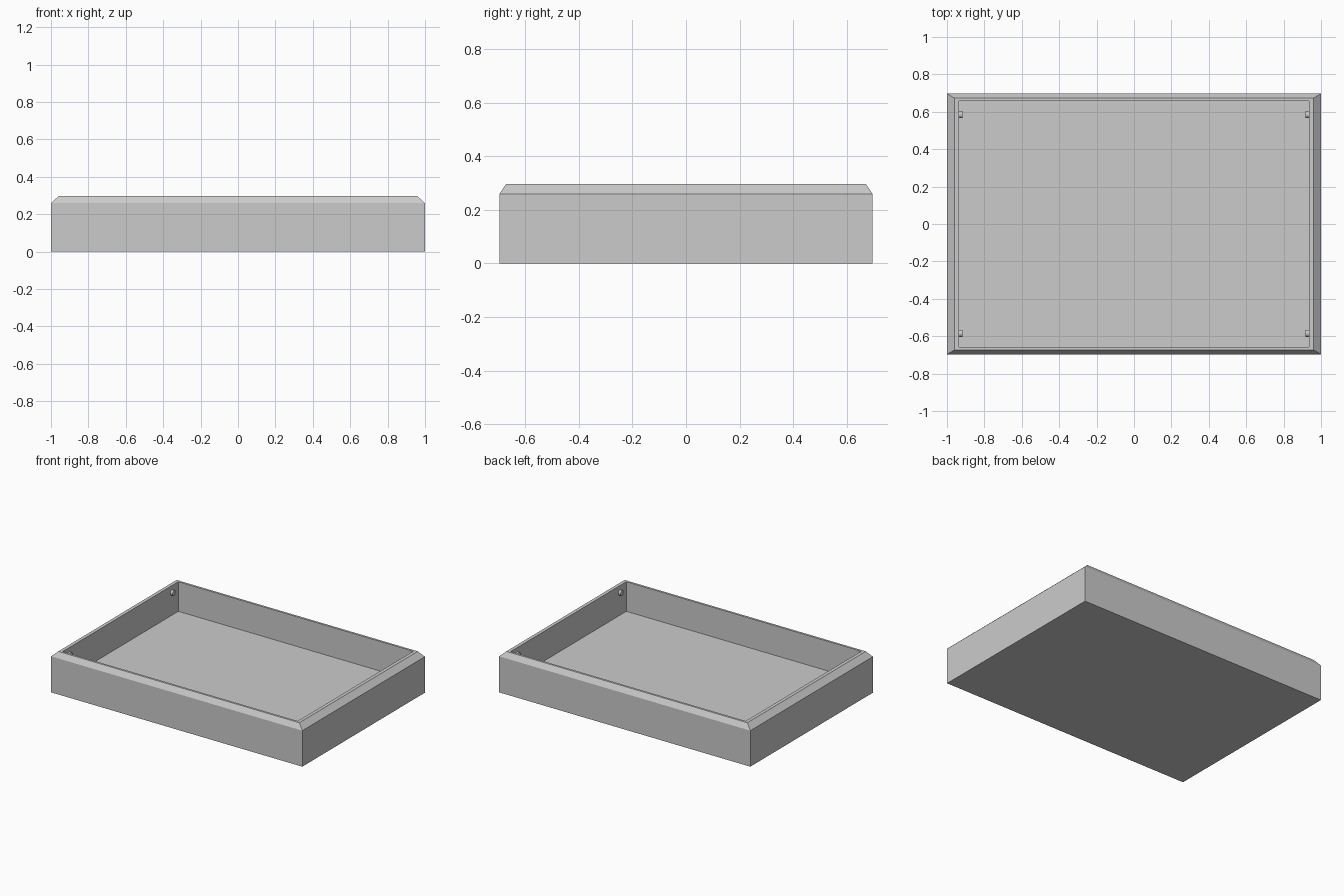
import bpy, bmesh
from math import pi

if "Cube" in bpy.data.objects:
    bpy.data.objects.remove(bpy.data.objects["Cube"])

# Tray: rectangular loops (half x, half y, z) from the inner floor, over the rim, to the base
LOOPS = [(0.935, 0.657, 0.083), (0.935, 0.657, 0.296), (0.96, 0.673, 0.296),
         (1.0, 0.697, 0.259), (1.0, 0.697, 0.0)]

bm = bmesh.new()
rings = [[bm.verts.new((sx * x, sy * y, z))
          for sx, sy in ((-1, -1), (1, -1), (1, 1), (-1, 1))] for x, y, z in LOOPS]
for a, b in zip(rings, rings[1:]):
    for i in range(4):
        j = (i + 1) % 4
        bm.faces.new((a[i], a[j], b[j], b[i]))
bm.faces.new(rings[0])    # inner floor
bm.faces.new(rings[-1])   # underside
bmesh.ops.recalc_face_normals(bm, faces=bm.faces)
mesh = bpy.data.meshes.new("tray")
bm.to_mesh(mesh)
bm.free()
bpy.context.collection.objects.link(bpy.data.objects.new("tray", mesh))


# Small support pegs on the inner side walls near each corner
def peg(sx, sy):
    bpy.ops.mesh.primitive_cylinder_add(vertices=16, radius=0.019, depth=0.021,
                                        location=(sx * 0.928, sy * 0.585, 0.246),
                                        rotation=(0, pi / 2, 0))
    bpy.context.object.name = "corner_peg"
    bpy.ops.object.shade_smooth_by_angle()


for sx in (-1, 1):
    for sy in (-1, 1):
        peg(sx, sy)
